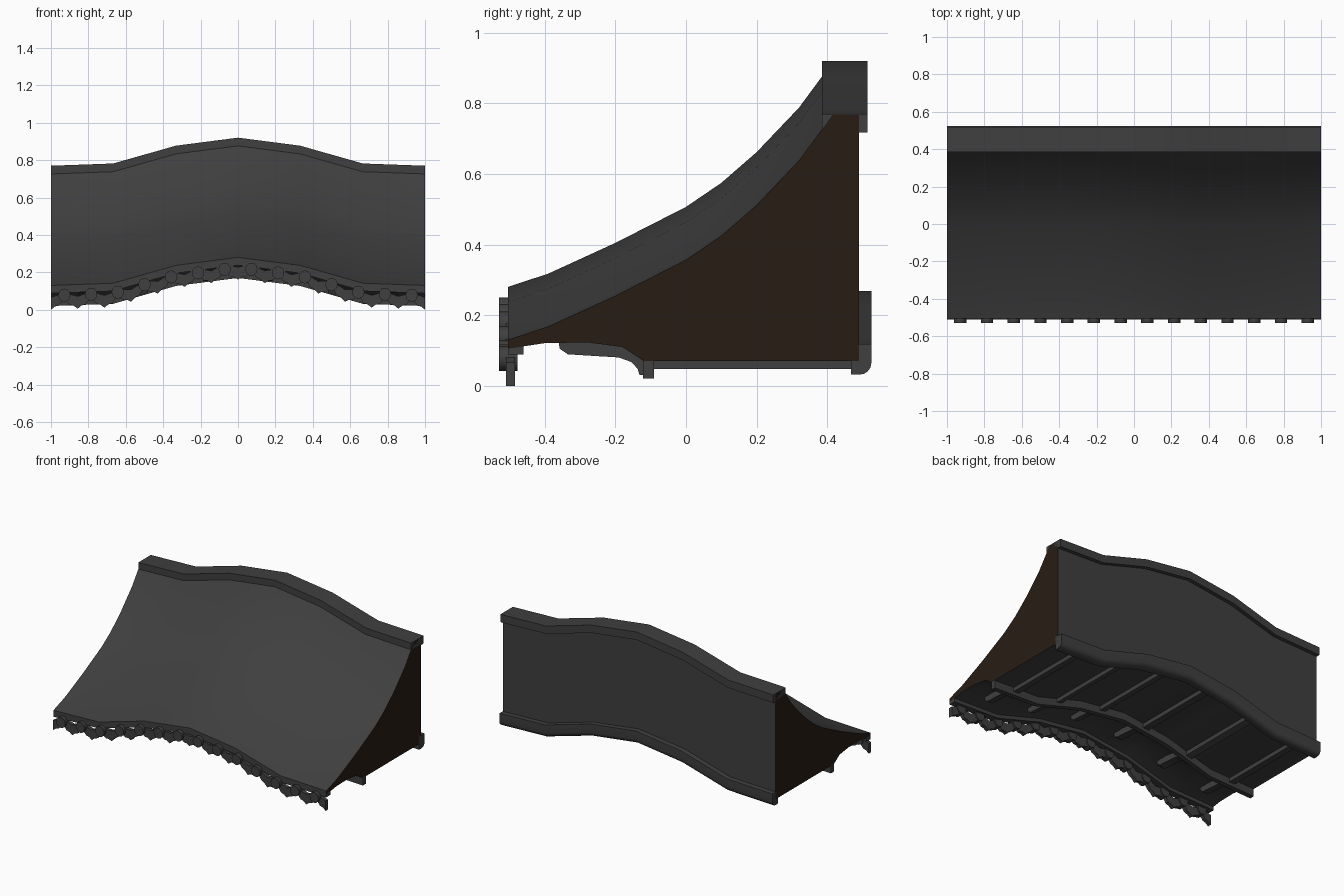
import bpy, bmesh, math

if "Cube" in bpy.data.objects:
    bpy.data.objects.remove(bpy.data.objects["Cube"])

def material(name, col):
    m = bpy.data.materials.new(name)
    m.diffuse_color = (*col, 1)
    m.use_nodes = True
    m.node_tree.nodes["Principled BSDF"].inputs["Base Color"].default_value = m.diffuse_color
    return m

GREY = material("dark_grey", (0.05, 0.05, 0.05))
BROWN = material("dark_brown", (0.02, 0.012, 0.007))

# Arch line followed by every part: height added at each x station
STATIONS = [-1, -2/3, -1/3, 0, 1/3, 2/3, 1]
RISE = [0, 0.012, 0.107, 0.15, 0.107, 0.012, 0]

def arch(x):
    t = min(max((x + 1) * 3, 0), 5.9999)
    i = int(t)
    return RISE[i] + (RISE[i + 1] - RISE[i]) * (t - i)

def finish(name, bm, angle):
    bmesh.ops.recalc_face_normals(bm, faces=bm.faces[:])
    me = bpy.data.meshes.new(name)
    bm.to_mesh(me)
    bm.free()
    ob = bpy.data.objects.new(name, me)
    bpy.context.collection.objects.link(ob)
    me.materials.append(GREY)
    me.materials.append(BROWN)
    bpy.ops.object.select_all(action='DESELECT')
    ob.select_set(True)
    bpy.context.view_layer.objects.active = ob
    bpy.ops.object.shade_smooth_by_angle(angle=math.radians(angle))
    return ob

def sweep(name, profile, xs=STATIONS, cap=0, angle=30):
    """Sweep a closed (y, z) profile along x, following the arch."""
    bm = bmesh.new()
    rings = [[bm.verts.new((x, y, z + arch(x))) for y, z in profile] for x in xs]
    n = len(profile)
    for a, b in zip(rings, rings[1:]):
        for i in range(n):
            j = (i + 1) % n
            bm.faces.new((a[i], a[j], b[j], b[i]))
    for r in (rings[0], rings[-1]):
        bm.faces.new(r).material_index = cap
    return finish(name, bm, angle)

# Solid roof body: curved slope, back wall, underside, brown gable ends
slope = [(-0.505, 0.13), (-0.39, 0.168), (-0.2, 0.255), (0, 0.357), (0.1, 0.425),
         (0.2, 0.512), (0.32, 0.638), (0.385, 0.726), (0.415, 0.768)]
under = [(0.49, 0.768), (0.49, 0.07), (-0.12, 0.07), (-0.18, 0.11),
         (-0.28, 0.123), (-0.4, 0.121), (-0.505, 0.105)]
sweep("roof_body", slope + under, cap=1)

# Ridge beam and rounded moulding along the back wall foot
sweep("ridge_beam", [(0.385, 0.725), (0.385, 0.77), (0.515, 0.77), (0.515, 0.718),
                     (0.485, 0.718), (0.485, 0.725)], angle=20)
corner = [(0.493 + 0.032 * math.cos(a), 0.064 - 0.032 * math.sin(a))
          for a in (0, 0.4, 0.8, 1.2, math.pi / 2)]
sweep("back_moulding", [(0.467, 0.032), (0.467, 0.118), (0.525, 0.118)] + corner)

# Eave strip behind the tiles and long purlin below
sweep("eave_strip", [(-0.505, 0.11), (-0.46, 0.116), (-0.46, 0.088), (-0.505, 0.088)])
sweep("purlin", [(-0.122, 0.02), (-0.122, 0.075), (-0.09, 0.075), (-0.09, 0.02)])

# Ribs and curved front brackets under the roof
rib = [(-0.1, 0.043), (-0.1, 0.075), (0.475, 0.075), (0.475, 0.043)]
bracket = [(-0.362, 0.125), (-0.358, 0.1), (-0.335, 0.084), (-0.19, 0.075),
           (-0.155, 0.062), (-0.137, 0.043), (-0.132, 0.026), (-0.115, 0.026),
           (-0.115, 0.075), (-0.18, 0.115), (-0.28, 0.128)]
for k in range(6):
    x = -5/6 + k / 3
    sweep(f"rib_{k}", rib, [x - 0.02, x + 0.02])
    sweep(f"bracket_{k}", bracket, [x - 0.02, x + 0.02])

# Round end tiles
STEP = 1 / 7
bm = bmesh.new()
for k in range(14):
    x = -1 + STEP * (k + 0.5)
    rings = [[bm.verts.new((x + 0.033 * math.cos(a), y,
                            0.075 + arch(x) + 0.035 * math.sin(a)))
              for a in [math.tau * i / 12 for i in range(12)]] for y in (-0.53, -0.477)]
    for i in range(12):
        j = (i + 1) % 12
        bm.faces.new((rings[0][i], rings[0][j], rings[1][j], rings[1][i]))
    for r in rings:
        bm.faces.new(r)
finish("round_tiles", bm, 35)

# Pointed drip tiles between them; the outermost ones are cut in half
half = [(0.0, 0.004), (0.02, 0.02), (0.042, 0.026), (0.062, 0.05), (0.068, 0.1),
        (0.045, 0.085), (0.0, 0.07)]
bm = bmesh.new()
for k in range(15):
    x = -1 + STEP * k
    for s in (-1, 1):
        if abs(x + s * 0.03) > 1:
            continue
        rings = [[bm.verts.new((x + s * u, y, w + 1.08 * arch(x + s * u)))
                  for u, w in half] for y in (-0.51, -0.485)]
        n = len(half)
        for i in range(n - 1):  # the middle seam stays open and is welded below
            bm.faces.new((rings[0][i], rings[0][i + 1], rings[1][i + 1], rings[1][i]))
        for r in rings:
            bm.faces.new(r)
        if k in (0, 14):
            bm.faces.new((rings[0][-1], rings[0][0], rings[1][0], rings[1][-1]))
bmesh.ops.remove_doubles(bm, verts=bm.verts[:], dist=0.0005)
# Keep the lowest tip on the ground
low = min(v.co.z for v in bm.verts)
for v in bm.verts:
    v.co.z -= low
finish("drip_tiles", bm, 35)
